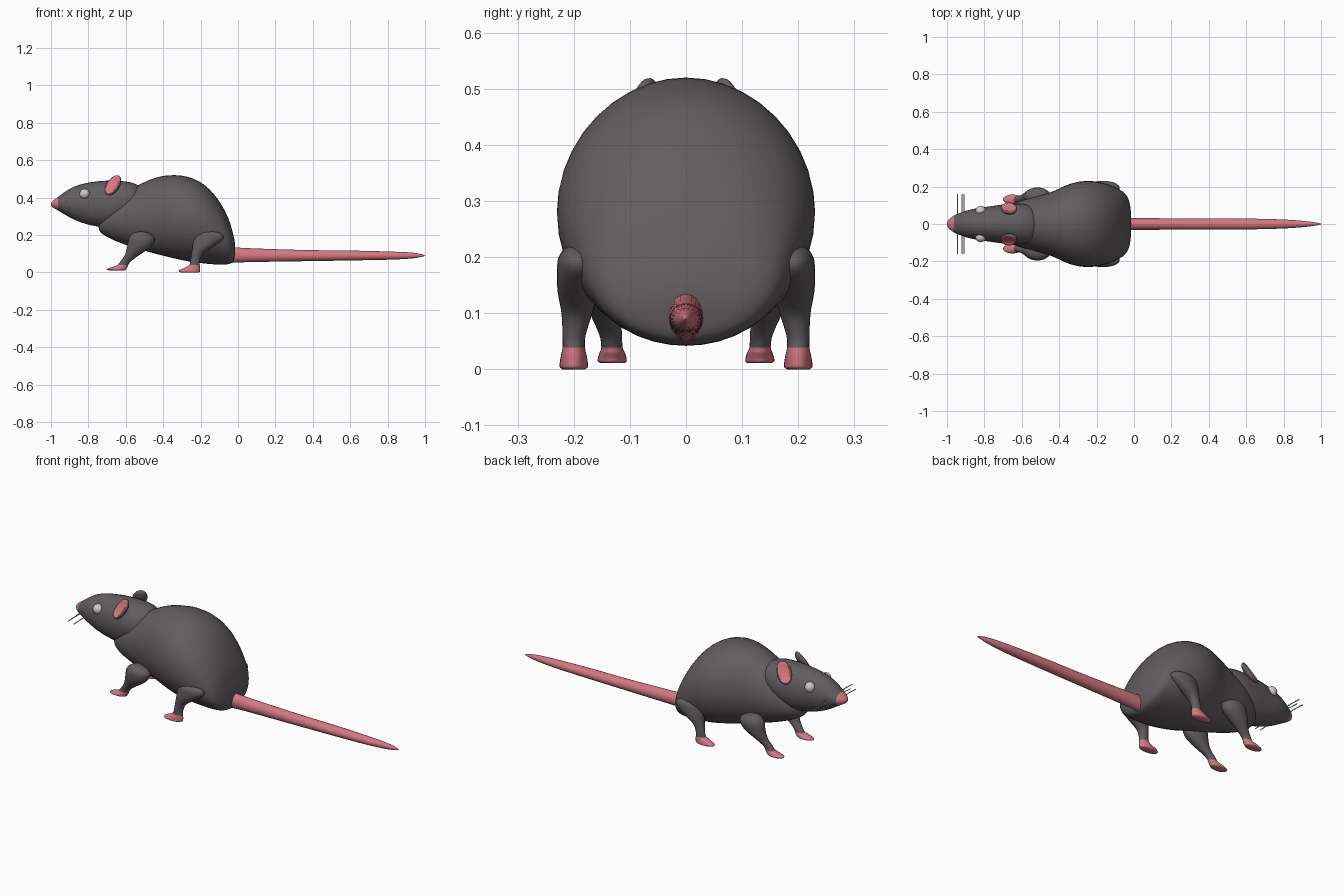
import bpy, bmesh, math
from mathutils import Vector, Matrix

if "Cube" in bpy.data.objects:
    bpy.data.objects.remove(bpy.data.objects["Cube"])


def material(name, rgb):
    m = bpy.data.materials.new(name)
    m.diffuse_color = (*rgb, 1)
    m.use_nodes = True
    m.node_tree.nodes["Principled BSDF"].inputs["Base Color"].default_value = m.diffuse_color
    return m


FUR = material("dark grey fur", (0.122, 0.108, 0.113))
PINK = material("pink skin", (0.66, 0.19, 0.225))
GREY = material("light grey", (0.6, 0.6, 0.6))


def resample(rows, steps):
    """Catmull-Rom interpolation through rows of numbers."""
    out = []
    n = len(rows)
    for i in range(n - 1):
        p0, p1, p2, p3 = (rows[max(0, min(n - 1, i + k))] for k in (-1, 0, 1, 2))
        for s in range(steps):
            t = s / steps
            out.append([0.5 * (2 * b + (c - a) * t + (2 * a - 5 * b + 4 * c - d) * t * t
                               + (3 * b - a - 3 * c + d) * t ** 3)
                        for a, b, c, d in zip(p0, p1, p2, p3)])
    out.append(list(rows[-1]))
    return out


def finish(name, bm, mats, rule=None, mirror=False):
    """Turn a bmesh into a smooth object; rule(face) picks the material."""
    bmesh.ops.recalc_face_normals(bm, faces=bm.faces)
    if rule:
        for f in bm.faces:
            f.material_index = 1 if rule(f) else 0
    me = bpy.data.meshes.new(name)
    bm.to_mesh(me)
    bm.free()
    for m in mats:
        me.materials.append(m)
    ob = bpy.data.objects.new(name, me)
    bpy.context.collection.objects.link(ob)
    bpy.ops.object.select_all(action='DESELECT')
    ob.select_set(True)
    bpy.context.view_layer.objects.active = ob
    bpy.ops.object.shade_smooth_by_angle(angle=math.radians(45))
    if mirror:
        mod = ob.modifiers.new("mirror", 'MIRROR')
        mod.use_axis = (False, True, False)
        mod.use_mirror_merge = False
    return ob


def loft(name, rows, axis, mats, rule=None, mirror=False, sides=32, steps=4):
    """Elliptical rings. Row: position on axis, then low/high of the other two axes."""
    bm = bmesh.new()
    rings = []
    for p, u0, u1, v0, v1 in resample(rows, steps):
        ring = []
        for k in range(sides):
            a = 2 * math.pi * k / sides
            u = (u0 + u1) / 2 + (u1 - u0) / 2 * math.cos(a)
            v = (v0 + v1) / 2 + (v1 - v0) / 2 * math.sin(a)
            ring.append(bm.verts.new((p, u, v) if axis == 'X' else (u, v, p)))
        rings.append(ring)
    for r, q in zip(rings, rings[1:]):
        for k in range(sides):
            j = (k + 1) % sides
            bm.faces.new((r[k], r[j], q[j], q[k]))
    bm.faces.new(rings[0])
    bm.faces.new(rings[-1])
    return finish(name, bm, mats, rule, mirror)


def along_x(rows):
    """(x, bottom, top, half width) to loft rows."""
    return [(x, -w, w, b, t) for x, b, t, w in rows]


# Body
loft("body", along_x([
    (-0.746, 0.245, 0.26, 0.01), (-0.735, 0.215, 0.30, 0.05), (-0.69, 0.185, 0.36, 0.09),
    (-0.62, 0.155, 0.42, 0.12), (-0.53, 0.125, 0.468, 0.145), (-0.44, 0.10, 0.507, 0.172),
    (-0.34, 0.075, 0.52, 0.215), (-0.25, 0.057, 0.505, 0.23), (-0.17, 0.047, 0.46, 0.22),
    (-0.10, 0.042, 0.38, 0.195), (-0.05, 0.045, 0.285, 0.165), (-0.025, 0.06, 0.20, 0.12),
    (-0.015, 0.10, 0.15, 0.05)]), 'X', [FUR], sides=40)

# Head with pink nose tip
loft("head", along_x([
    (-1.0, 0.363, 0.369, 0.004), (-0.993, 0.35, 0.38, 0.02), (-0.963, 0.332, 0.403, 0.045),
    (-0.9, 0.295, 0.447, 0.07), (-0.84, 0.268, 0.471, 0.084), (-0.76, 0.247, 0.486, 0.096),
    (-0.68, 0.242, 0.491, 0.106), (-0.6, 0.275, 0.486, 0.108), (-0.55, 0.32, 0.474, 0.09),
    (-0.525, 0.37, 0.456, 0.05), (-0.518, 0.405, 0.425, 0.01)]), 'X', [FUR, PINK],
    rule=lambda f: f.calc_center_median().x < -0.963)

# Tail
loft("tail", along_x([
    (-0.06, 0.05, 0.138, 0.031), (0.05, 0.055, 0.13, 0.031), (0.35, 0.06, 0.12, 0.03),
    (0.6, 0.064, 0.117, 0.029), (0.8, 0.068, 0.112, 0.024), (0.92, 0.074, 0.107, 0.015),
    (0.98, 0.083, 0.098, 0.007), (1.0, 0.089, 0.091, 0.001)]), 'X', [PINK], sides=20)


def is_paw(f):
    return f.calc_center_median().z < 0.039


# Legs, lofted from the sole upwards, pink below the ankle
loft("hind_leg", [
    (0.0, -0.305, -0.21, 0.18, 0.22), (0.004, -0.315, -0.204, 0.175, 0.225),
    (0.012, -0.314, -0.203, 0.175, 0.225), (0.024, -0.288, -0.203, 0.177, 0.223),
    (0.039, -0.262, -0.204, 0.18, 0.22), (0.06, -0.255, -0.204, 0.179, 0.22),
    (0.10, -0.249, -0.187, 0.167, 0.222), (0.14, -0.243, -0.13, 0.156, 0.229),
    (0.175, -0.238, -0.083, 0.154, 0.23), (0.2, -0.227, -0.08, 0.16, 0.227),
    (0.216, -0.205, -0.11, 0.175, 0.215), (0.221, -0.17, -0.15, 0.19, 0.2)],
    'Z', [FUR, PINK], is_paw, mirror=True, sides=24)
loft("front_leg", [
    (0.011, -0.69, -0.605, 0.11, 0.152), (0.014, -0.699, -0.6, 0.106, 0.157),
    (0.02, -0.697, -0.597, 0.106, 0.157), (0.03, -0.67, -0.59, 0.109, 0.154),
    (0.039, -0.645, -0.587, 0.113, 0.151), (0.06, -0.628, -0.572, 0.114, 0.154),
    (0.09, -0.607, -0.532, 0.115, 0.167), (0.12, -0.596, -0.487, 0.11, 0.182),
    (0.15, -0.59, -0.455, 0.105, 0.192), (0.18, -0.585, -0.445, 0.1, 0.195),
    (0.2, -0.573, -0.458, 0.105, 0.188), (0.214, -0.553, -0.485, 0.12, 0.172),
    (0.219, -0.53, -0.515, 0.14, 0.15)],
    'Z', [FUR, PINK], is_paw, mirror=True, sides=24)

# Ears: flattened, dished on the pink outer face
length = Vector((0.06, -0.035, 0.1)).normalized()
face_dir = Vector((-0.5, 0.8, 0.1))
face_dir = (face_dir - face_dir.dot(length) * length).normalized()
side = length.cross(face_dir)
frame = Matrix((side * 0.038, length * 0.062, face_dir * 0.022)).transposed().to_4x4()
frame.translation = (-0.668, 0.083, 0.466)
bm = bmesh.new()
bmesh.ops.create_uvsphere(bm, u_segments=24, v_segments=16, radius=1)
bm.faces.ensure_lookup_table()
inner = {f for f in bm.faces if f.calc_center_median().z > 0.42}
for v in bm.verts:
    if v.co.z > 0.5:
        v.co.z = 0.9 - 0.8 * v.co.z
bm.transform(frame)
finish("ear", bm, [FUR, PINK], lambda f: f in inner, mirror=True)

# Eyes
bm = bmesh.new()
bmesh.ops.create_uvsphere(bm, u_segments=14, v_segments=10, radius=0.028,
                          matrix=Matrix.Translation((-0.82, 0.07, 0.42)))
finish("eye", bm, [GREY], mirror=True)

# Whiskers
cu = bpy.data.curves.new("whiskers", 'CURVE')
cu.dimensions = '3D'
cu.bevel_depth = 0.0025
cu.bevel_resolution = 1
cu.use_fill_caps = True
for s in (-1, 1):
    for x, z in ((-0.943, 0.353), (-0.92, 0.374), (-0.908, 0.346)):
        sp = cu.splines.new('POLY')
        sp.points.add(2)
        for p, (y, dz) in zip(sp.points, ((0.04, 0), (0.1, 0.003), (0.16, 0))):
            p.co = (x, s * y, z + dz, 1)
cu.materials.append(GREY)
bpy.context.collection.objects.link(bpy.data.objects.new("whiskers", cu))
